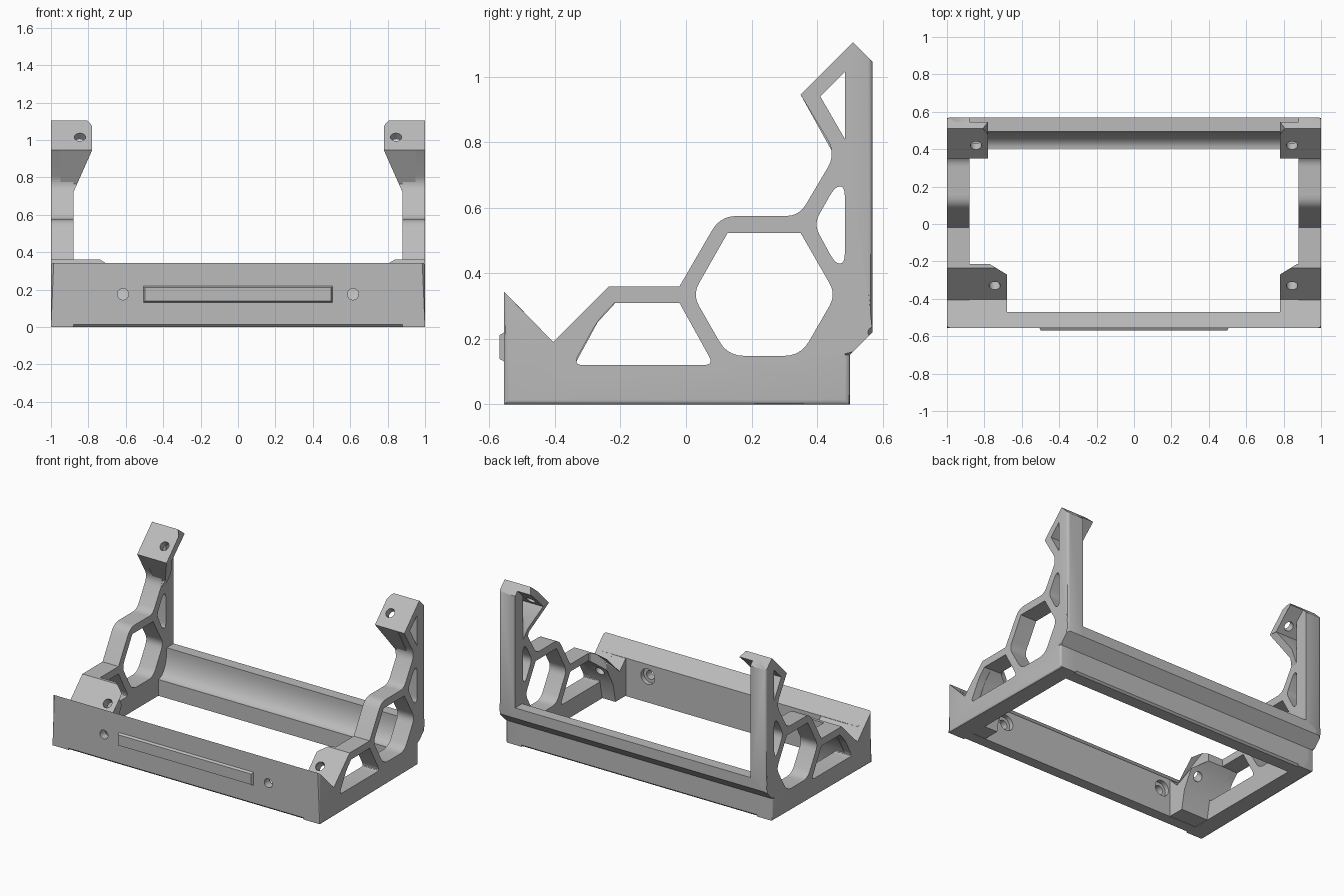
import bpy, bmesh, math
from mathutils import Vector, Matrix

old = bpy.data.objects.get("Cube")
if old:
    bpy.data.objects.remove(old, do_unlink=True)

grey = bpy.data.materials.new("plain_grey")
grey.use_nodes = True
grey.diffuse_color = (0.5, 0.5, 0.5, 1)
grey.node_tree.nodes["Principled BSDF"].inputs["Base Color"].default_value = (0.5, 0.5, 0.5, 1)


def finish(name, bm):
    bmesh.ops.recalc_face_normals(bm, faces=bm.faces)
    me = bpy.data.meshes.new(name)
    bm.to_mesh(me)
    bm.free()
    me.materials.append(grey)
    ob = bpy.data.objects.new(name, me)
    bpy.context.collection.objects.link(ob)
    return ob


def rounded(points, r):
    """Round each corner of a polygon, given as (y, z) or (y, z, radius)."""
    out, n = [], len(points)
    for i, p in enumerate(points):
        a, b, c = (Vector(points[k % n][:2]) for k in (i - 1, i, i + 1))
        rad = p[2] if len(p) > 2 else r
        if rad == 0:
            out.append(b)
            continue
        p0 = b + (a - b).normalized() * min(rad, (a - b).length * .45)
        p1 = b + (c - b).normalized() * min(rad, (c - b).length * .45)
        for k in range(6):
            t = k / 5
            out.append(p0 * (1 - t) ** 2 + b * 2 * t * (1 - t) + p1 * t * t)
    return out


def prism(name, profile, inner, outer, side=1):
    """Extrude a (y, z) profile along x; inner may vary with y and z."""
    bm = bmesh.new()
    f = inner if callable(inner) else (lambda y, z: inner)
    a = [bm.verts.new((side * f(y, z), y, z)) for y, z in profile]
    b = [bm.verts.new((side * outer, y, z)) for y, z in profile]
    bm.faces.new(a)
    bm.faces.new(b)
    for i in range(len(a)):
        j = (i + 1) % len(a)
        bm.faces.new((a[i], a[j], b[j], b[i]))
    return finish(name, bm)


def drill(ob, centre, axis, radius, depth):
    """Cut a round hole centred at a point."""
    bm = bmesh.new()
    turn = Vector(axis).to_track_quat('Z', 'Y').to_matrix().to_4x4()
    bmesh.ops.create_cone(bm, cap_ends=True, segments=32, radius1=radius, radius2=radius,
                          depth=depth, matrix=Matrix.Translation(centre) @ turn)
    cutter = finish("hole_cutter", bm)
    cutter.hide_render = True
    mod = ob.modifiers.new("hole", 'BOOLEAN')
    mod.operation, mod.solver, mod.object = 'DIFFERENCE', 'EXACT', cutter
    bpy.context.view_layer.update()
    me = bpy.data.meshes.new_from_object(ob.evaluated_get(bpy.context.evaluated_depsgraph_get()))
    ob.modifiers.clear()
    ob.data = me
    bpy.data.objects.remove(cutter, do_unlink=True)


# Side frame outline and its openings
outline = rounded([(-.555, 0), (-.555, .343), (-.405, .19), (-.235, .36), (-.02, .36),
                   (.105, .575, .05), (.345, .575, .04), (.458, .765, .05), (.35, .945),
                   (.51, 1.105), (.57, 1.045), (.57, .22), (.5, .15), (.5, 0)], 0)
openings = [
    rounded([(-.345, .12, .03), (-.27, .255, .03), (-.218, .31, 0), (-.02, .31, 0), (.085, .12, .03)], 0),
    rounded([(.02, .335, .04), (.127, .523, 0), (.35, .523, 0), (.458, .335, .04),
             (.35, .148, .05), (.127, .148, .05)], 0),
    rounded([(.39, .55), (.455, .665), (.485, .665), (.485, .43), (.455, .43)], .035),
    rounded([(.41, .94), (.485, 1.015), (.485, .81)], 0)]


def side_frame(name, side):
    cu = bpy.data.curves.new(name + "_outline", 'CURVE')
    cu.dimensions, cu.fill_mode, cu.extrude = '2D', 'BOTH', .06
    for loop in [outline] + openings:
        sp = cu.splines.new('POLY')
        sp.points.add(len(loop) - 1)
        for pt, v in zip(sp.points, loop):
            pt.co = (v.x, v.y, 0, 1)
        sp.use_cyclic_u = True
    tmp = bpy.data.objects.new(name + "_outline", cu)
    bpy.context.collection.objects.link(tmp)
    bpy.context.view_layer.update()
    me = bpy.data.meshes.new_from_object(tmp.evaluated_get(bpy.context.evaluated_depsgraph_get()))
    bpy.data.objects.remove(tmp, do_unlink=True)
    bm = bmesh.new()
    bm.from_mesh(me)
    bmesh.ops.remove_doubles(bm, verts=bm.verts, dist=1e-5)
    for v in bm.verts:
        y, z, x = v.co
        v.co = (side * (.94 + x), y, z)

    # Soften the outer corner edges
    def on_rim(e):
        p, q = (v.co for v in e.verts)
        same = any(abs(p.y - c) < 1e-4 and abs(q.y - c) < 1e-4 for c in (-.555, .57, .5))
        return abs(p.x) > .99 and abs(q.x) > .99 and (same or max(p.z, q.z) < 1e-4)
    bmesh.ops.bevel(bm, geom=[e for e in bm.edges if on_rim(e)], offset=.015,
                    segments=3, profile=.5, affect='EDGES', clamp_overlap=True)
    return finish(name, bm)


parts = []
slope_axis = (0, -1, 1)
for label, side, boss_x, hole_x in (("left", 1, .78, .845), ("right", -1, .68, .745)):
    parts.append(side_frame(label + "_side_frame", side))

    # Front screw boss with a chamfered rear corner
    boss = prism(label + "_front_boss",
                 [(-.5, .002), (-.5, .285), (-.405, .19), (-.27, .325), (-.235, .36), (-.215, .36),
                  (-.215, .31), (-.27, .25), (-.335, .13), (-.36, .002)],
                 lambda y, z: boss_x + .09 * max(0, (y + .27) / .055), .95, side)
    drill(boss, (side * hole_x, -.33, .265), slope_axis, .03, .5)

    # Upper mounting tab and the tapered strut beneath it
    tab = prism(label + "_upper_tab",
                [(.35, .945), (.475, 1.07), (.495, 1.09), (.51, 1.105), (.545, 1.07),
                 (.485, 1.015), (.41, .94)],
                lambda y, z: .78 + 12 * max(0, z - 1.07) ** 1.8, .95, side)
    drill(tab, (side * .845, .42, 1.015), slope_axis, .03, .4)
    strut = prism(label + "_upper_strut",
                  [(.35, .945), (.41, .94), (.485, .81), (.485, .72), (.435, .72), (.45, .765)],
                  lambda y, z: .78 + .1 * (.945 - z) / .225, .95, side)
    parts += [boss, tab, strut]

# Front wall with a sloped top edge and two counterbored holes
front = prism("front_wall", [(-.555, .012), (-.555, .343), (-.47, .257), (-.47, 0), (-.543, 0)], -.96, .96)
for x in (-.615, .615):
    drill(front, (x, -.51, .175), (0, 1, 0), .03, .3)
    drill(front, (x, -.47, .175), (0, 1, 0), .052, .06)
parts.append(front)

# Raised bar on the front wall
bm = bmesh.new()
bmesh.ops.create_cube(bm, size=1)
for v in bm.verts:
    taper = .014 if v.co.y < 0 else 0
    v.co = (math.copysign(.512 - taper, v.co.x), -.57 if v.co.y < 0 else -.545,
            .175 + math.copysign(.05 - taper, v.co.z))
parts.append(finish("front_bar", bm))

# Back wall with a hollow inner face and an overhanging outer lip
hollow = [(.405 + .09 * math.cos(t), .27 - .16 * math.sin(t))
          for t in (math.pi / 2 * k / 12 for k in range(13))]
parts.append(prism("back_wall", [(.405, 0), (.488, 0), (.5, .012), (.5, .15), (.57, .22), (.57, .29),
                                 (.495, .29)] + hollow, -.96, .96))

# Smooth shading on rounded faces only
for ob in bpy.context.selected_objects:
    ob.select_set(False)
for ob in parts:
    ob.select_set(True)
bpy.context.view_layer.objects.active = parts[0]
bpy.ops.object.shade_smooth_by_angle(angle=math.radians(30))
